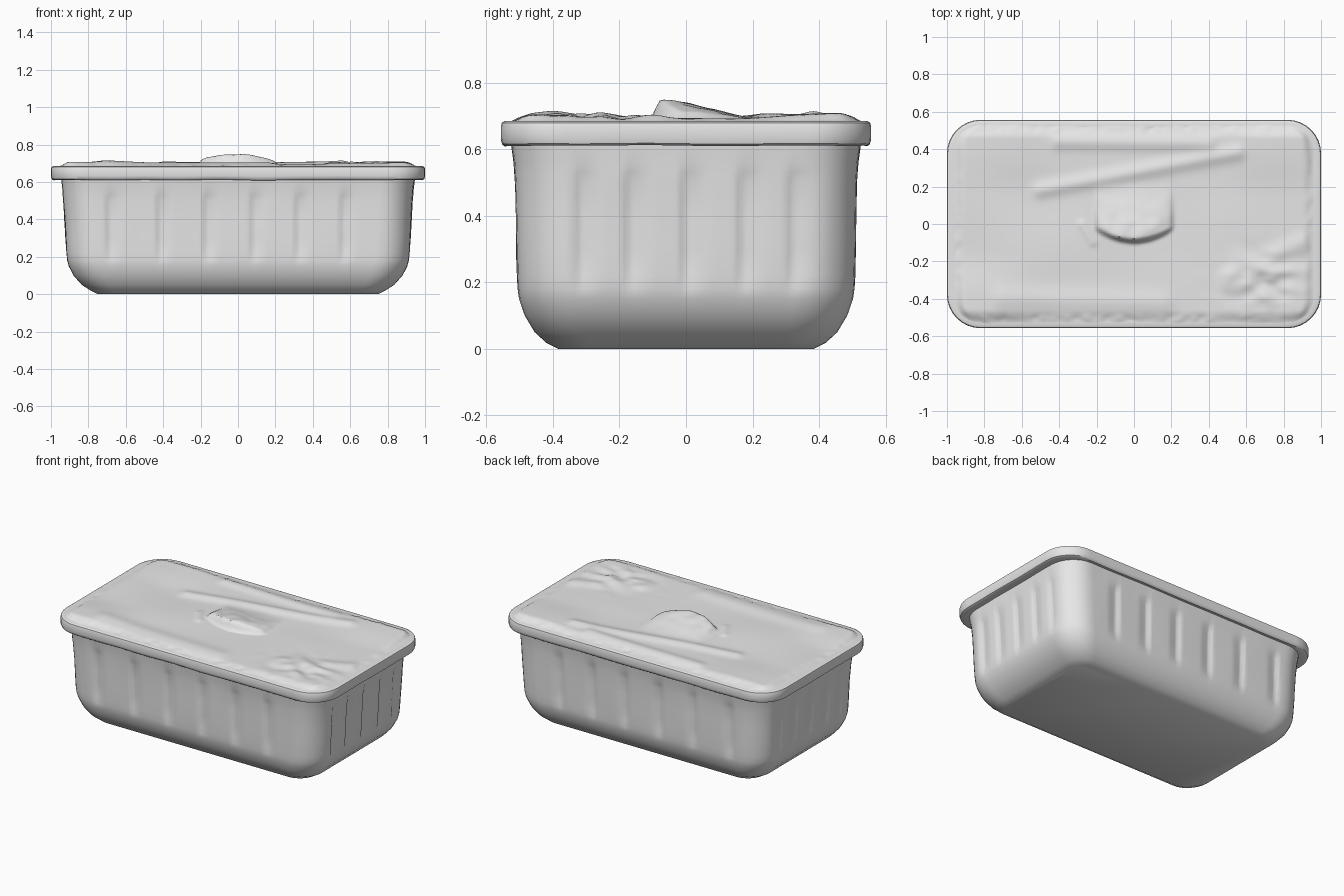
import bpy, bmesh, math
from mathutils import Vector, noise

cube = bpy.data.objects.get("Cube")
if cube:
    bpy.data.objects.remove(cube, do_unlink=True)

foil = bpy.data.materials.new("foil_grey")
foil.use_nodes = True
foil.diffuse_color = (0.8, 0.8, 0.8, 1)
foil.node_tree.nodes["Principled BSDF"].inputs["Base Color"].default_value = (0.8, 0.8, 0.8, 1)


def finish(bm, name, angle):
    bmesh.ops.recalc_face_normals(bm, faces=bm.faces)
    mesh = bpy.data.meshes.new(name)
    bm.to_mesh(mesh)
    bm.free()
    mesh.materials.append(foil)
    obj = bpy.data.objects.new(name, mesh)
    bpy.context.collection.objects.link(obj)
    bpy.ops.object.select_all(action='DESELECT')
    obj.select_set(True)
    bpy.context.view_layer.objects.active = obj
    bpy.ops.object.shade_smooth_by_angle(angle=math.radians(angle))
    return obj


def rounded_rect(hx, hy, r, z, long_n=90, short_n=44, corner_n=8):
    """Counter-clockwise ring with evenly divided straights."""
    ring = []
    corners = [(1, 1), (-1, 1), (-1, -1), (1, -1)]
    for k, (sx, sy) in enumerate(corners):
        c = Vector((sx * (hx - r), sy * (hy - r), z))
        for i in range(corner_n + 1):
            a = math.pi / 2 * (k + i / corner_n)
            ring.append(c + r * Vector((math.cos(a), math.sin(a), 0)))
        nx, ny = corners[(k + 1) % 4]
        a = math.pi / 2 * (k + 1)
        end = Vector((nx * (hx - r), ny * (hy - r), z)) + r * Vector((math.cos(a), math.sin(a), 0))
        n = short_n if k % 2 else long_n
        ring += [ring[-1].lerp(end, i / n) for i in range(1, n)]
    return ring


def loft(name, profile, shape=None, cap_bottom=False, angle=40):
    bm = bmesh.new()
    rings = []
    for row in profile:
        pts = rounded_rect(*row)
        rings.append([bm.verts.new(shape(p) if shape else p) for p in pts])
    for a, b in zip(rings, rings[1:]):
        for i in range(len(a)):
            j = (i + 1) % len(a)
            bm.faces.new((a[i], a[j], b[j], b[i]))
    if cap_bottom:
        bm.faces.new(rings[0])
    return finish(bm, name, angle)


def smooth(a, b, v):
    t = min(1, max(0, (v - a) / (b - a)))
    return t * t * (3 - 2 * t)


# Tray: tapering wall with pressed vertical flutes
LONG_FLUTES = (-0.69, -0.42, -0.17, 0.08, 0.32, 0.56)
END_FLUTES = (-0.32, -0.17, 0.0, 0.17, 0.32)


def flute(s, centres):
    """One steep side and one gentle side per groove."""
    depth = 0
    for c in centres:
        d = s - c
        depth = max(depth, 1 - (d / 0.07 if d > 0 else -d / 0.018))
    return max(0, depth)


def press_wall(p):
    mask = smooth(0.17, 0.22, p.z) * (1 - smooth(0.5, 0.56, p.z))
    q = p.copy()
    if abs(p.y) > 0.49 and abs(p.x) < 0.76:
        q.y -= math.copysign(0.014 * mask * flute(p.x, LONG_FLUTES), p.y)
    elif abs(p.x) > 0.9 and abs(p.y) < 0.41:
        q.x -= math.copysign(0.014 * mask * flute(p.y, END_FLUTES), p.x)
    # slight unevenness of the sheet
    wave = 0.004 * smooth(0.1, 0.3, p.z) * noise.noise(p * 5)
    return q + Vector((p.x, p.y, 0)).normalized() * wave


loft("tray_body", [
    (0.75, 0.385, 0.10, 0.0), (0.785, 0.42, 0.12, 0.018),
    (0.835, 0.455, 0.14, 0.05), (0.88, 0.485, 0.16, 0.10),
    (0.905, 0.502, 0.17, 0.15), (0.913, 0.506, 0.17, 0.18),
    (0.917, 0.508, 0.17, 0.22), (0.922, 0.51, 0.17, 0.30),
    (0.927, 0.511, 0.17, 0.40), (0.933, 0.513, 0.17, 0.50),
    (0.936, 0.515, 0.17, 0.53), (0.938, 0.517, 0.17, 0.56),
    (0.945, 0.525, 0.17, 0.62)],
    press_wall, cap_bottom=True, angle=60)


# Rim: folded band around the mouth
def dent_rim(p):
    q = p.copy()
    q.z += 0.004 * noise.noise(Vector((p.x * 4, p.y * 4, 0))) * (1 - smooth(0.61, 0.66, p.z))
    return q


loft("rim", [
    (0.93, 0.51, 0.16, 0.616), (0.985, 0.545, 0.18, 0.611),
    (0.996, 0.553, 0.18, 0.617), (1.0, 0.557, 0.18, 0.632),
    (1.0, 0.557, 0.18, 0.668), (0.997, 0.554, 0.18, 0.68),
    (0.985, 0.545, 0.175, 0.685), (0.95, 0.51, 0.16, 0.681)],
    dent_rim)


# Lid: crumpled sheet with creases and a raised pinch in the middle
HX, HY, RADIUS = 0.98, 0.54, 0.17


def ridge(x, y, start, end, width):
    a, b, p = Vector(start), Vector(end), Vector((x, y))
    t = min(1, max(0, (p - a).dot(b - a) / (b - a).length_squared))
    return math.exp(-((p - a.lerp(b, t)).length / width) ** 2)


def lid_height(x, y):
    edge = min(HX - abs(x), HY - abs(y))
    inside = smooth(0.0, 0.08, edge)
    z = 0.682 + 0.012 * inside
    z += 0.010 * inside * noise.noise(Vector((x * 2, y * 3, 1)))
    # long soft creases
    z += 0.014 * inside * ridge(x, y, (-0.5, 0.18), (0.55, 0.38), 0.04)
    z += 0.012 * inside * ridge(x, y, (-0.4, 0.44), (0.4, 0.43), 0.04)
    z += 0.010 * inside * ridge(x, y, (-0.7, -0.4), (0.15, -0.42), 0.06)
    z += 0.008 * inside * ridge(x, y, (-0.28, 0.0), (-0.22, -0.1), 0.02)
    z += 0.012 * inside * ridge(x, y, (0.5, -0.3), (0.9, -0.1), 0.05)
    # raised corners
    corner = smooth(0.4, 0.75, abs(x)) * smooth(0.15, 0.38, abs(y))
    z += 0.010 * inside * corner
    # crumpled front corner
    patch = math.exp(-((x - 0.7) / 0.2) ** 2 - ((y + 0.3) / 0.14) ** 2)
    z += 0.022 * inside * patch * noise.noise(Vector((x * 10, y * 14, 3)))
    # puckers along the border
    border = math.exp(-((edge - 0.035) / 0.02) ** 2)
    z += 0.007 * border * noise.noise(Vector((x * 18, y * 18, 7)))
    # central pinch: steep curved front, long slope behind
    if abs(x) < 0.21:
        front = -0.095 + 1.6 * x * x
        arch = 1 - (x / 0.21) ** 2
        rise = smooth(front - 0.015, front + 0.02, y)
        fall = 1 - smooth(front, 0.24, y)
        lump = 1 + 0.2 * noise.noise(Vector((x * 14, y * 14, 5)))
        z += 0.055 * math.sqrt(arch) * rise * fall * lump
    return z


NX, NY = 150, 96
bm = bmesh.new()
rows = []
for j in range(NY + 1):
    y = HY * (2 * j / NY - 1)
    over = max(0, abs(y) - (HY - RADIUS))
    limit = HX - RADIUS + math.sqrt(max(0, RADIUS ** 2 - over ** 2))
    row = []
    for i in range(NX + 1):
        x = limit * (2 * i / NX - 1)
        z = lid_height(x, y)
        z = 0.682 + (z - 0.682) * smooth(0, 0.06, limit - abs(x))
        row.append(bm.verts.new((x, y, z)))
    rows.append(row)
for a, b in zip(rows, rows[1:]):
    for i in range(NX):
        bm.faces.new((a[i], a[i + 1], b[i + 1], b[i]))
lid = finish(bm, "crumpled_lid", 50)
if lid.data.polygons[0].normal.z < 0:
    lid.data.flip_normals()
